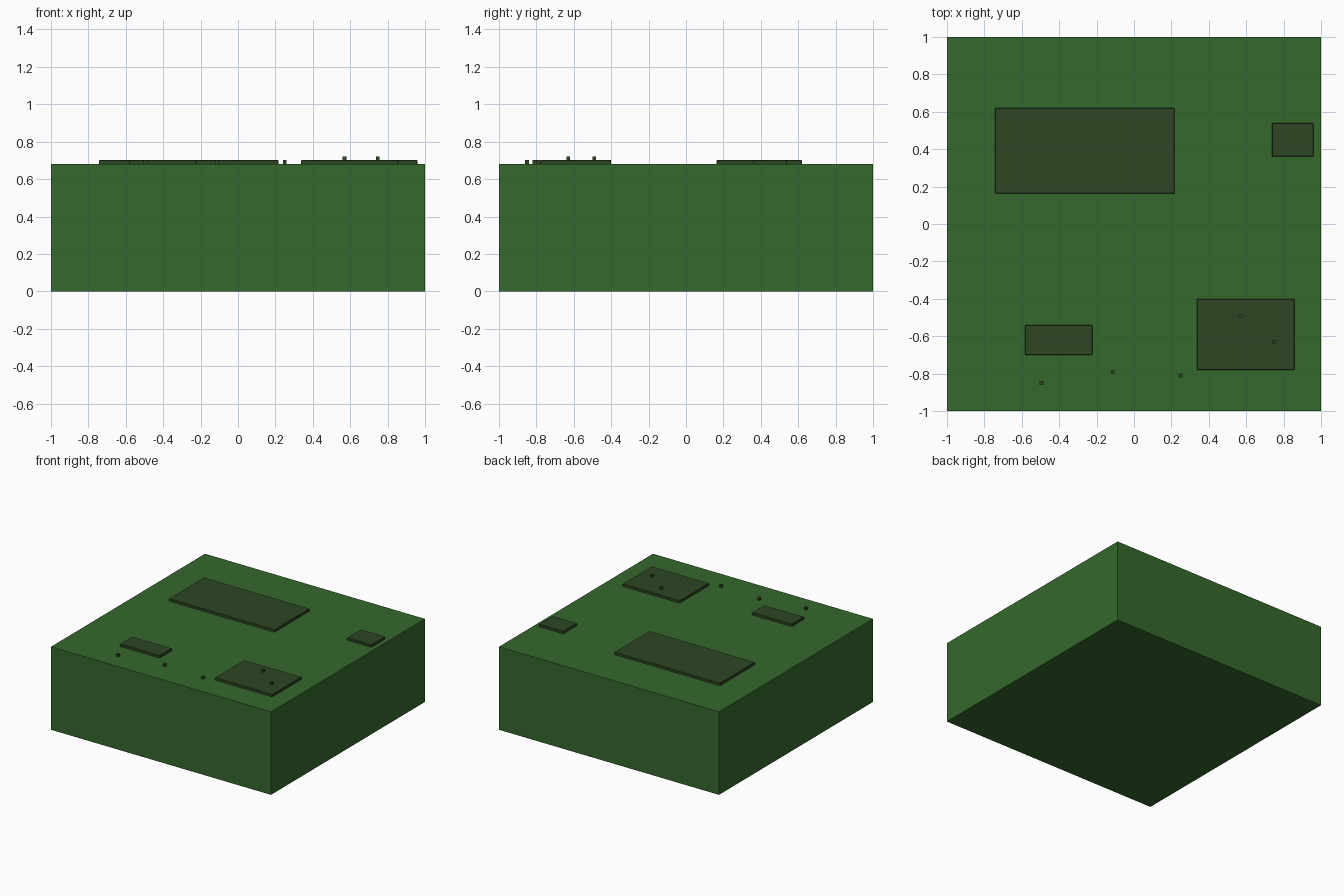
import bpy

old = bpy.data.objects.get("Cube")
if old:
    bpy.data.objects.remove(old, do_unlink=True)


def make_material(name, rgb):
    mat = bpy.data.materials.new(name)
    mat.use_nodes = True
    color = (*rgb, 1.0)
    mat.diffuse_color = color
    mat.node_tree.nodes["Principled BSDF"].inputs["Base Color"].default_value = color
    return mat


grass_green = make_material("grass green", (0.036, 0.14, 0.026))
dark_green = make_material("dark green", (0.026, 0.062, 0.017))


def add_box(name, x0, x1, y0, y1, z0, z1, mat, bevel=0.0):
    """Box between two corners, optionally with softened edges."""
    bpy.ops.mesh.primitive_cube_add(
        size=1, location=((x0 + x1) / 2, (y0 + y1) / 2, (z0 + z1) / 2))
    obj = bpy.context.object
    obj.name = name
    obj.scale = (x1 - x0, y1 - y0, z1 - z0)
    bpy.ops.object.transform_apply(location=False, rotation=False, scale=True)
    obj.data.materials.append(mat)
    if bevel:
        mod = obj.modifiers.new("soft edges", 'BEVEL')
        mod.width = bevel
        mod.segments = 1
    return obj


GROUND = 0.682
STEP = 0.02

# Main block of ground
add_box("ground_block", -1, 1, -1, 1, 0, GROUND, grass_green)

# Raised rectangular patches on the top
patches = {
    "large_patch": (-0.743, 0.217, 0.163, 0.62),
    "side_patch": (0.738, 0.96, 0.36, 0.54),
    "narrow_patch": (-0.583, -0.222, -0.70, -0.54),
    "front_patch": (0.337, 0.858, -0.78, -0.40),
}
for name, extent in patches.items():
    add_box(name, *extent, GROUND - STEP, GROUND + STEP, dark_green, 0.003)

# Small square studs: three on the ground, two on the front patch
studs = [
    (-0.495, -0.85, 0), (-0.113, -0.79, 0), (0.25, -0.81, 0),
    (0.57, -0.49, 1), (0.747, -0.63, 1),
]
HALF = 0.01
for i, (x, y, level) in enumerate(studs, 1):
    base = GROUND + level * STEP
    add_box(f"stud_{i}", x - HALF, x + HALF, y - HALF, y + HALF,
            base - HALF, base + STEP, dark_green)
